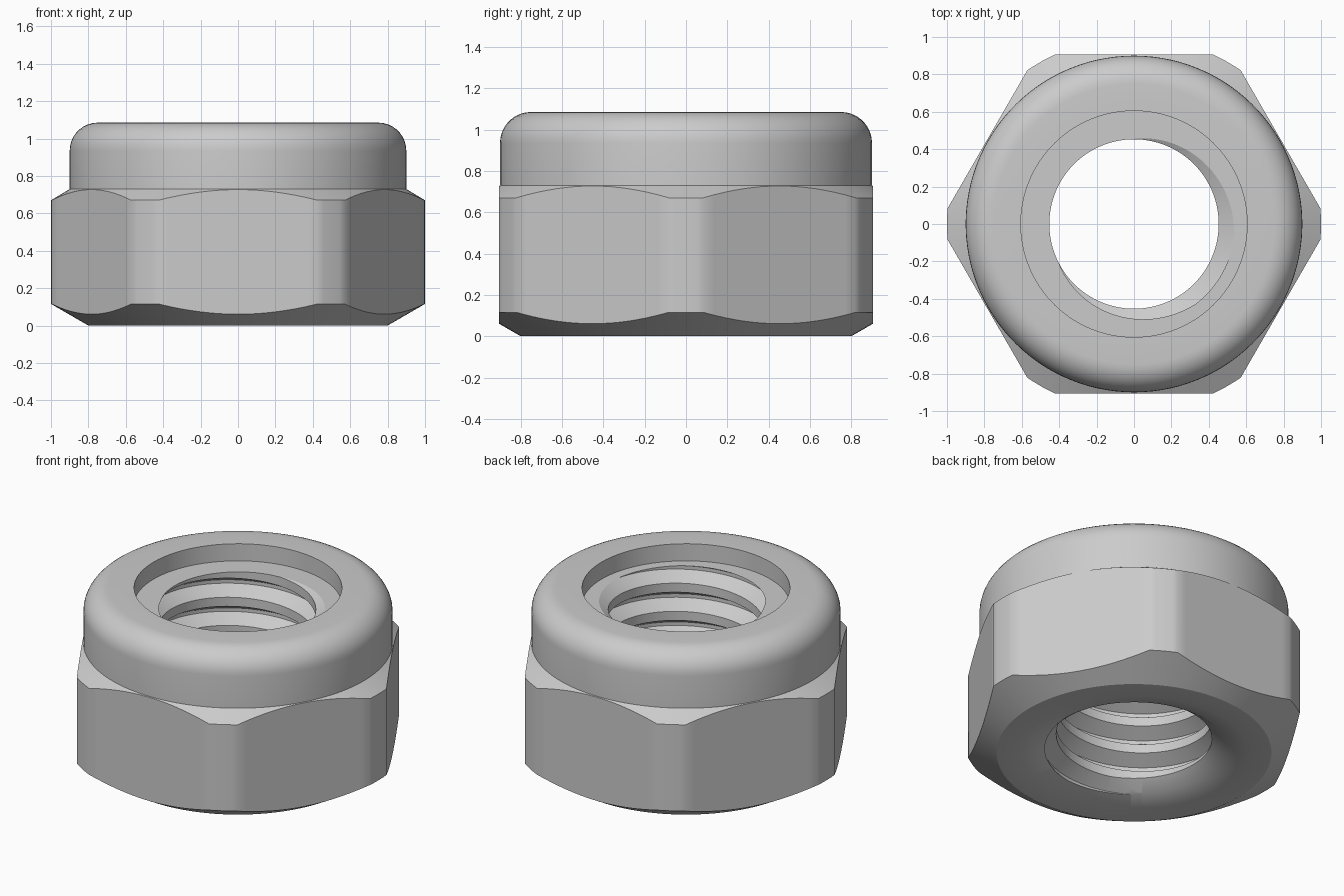
import bpy, bmesh
from math import cos, sin, tan, pi, radians, acos

if "Cube" in bpy.data.objects:
    bpy.data.objects.remove(bpy.data.objects["Cube"])

APOTHEM, CORNER_R = 0.905, 1.0
BORE_R, ROOT_R, PITCH = 0.453, 0.54, 0.181
SHELF_Z, TOP_Z = 0.975, 1.085


def mesh_object(name, bm):
    bmesh.ops.recalc_face_normals(bm, faces=bm.faces)
    mesh = bpy.data.meshes.new(name)
    bm.to_mesh(mesh)
    bm.free()
    obj = bpy.data.objects.new(name, mesh)
    bpy.context.collection.objects.link(obj)
    return obj


def loft(bm, rings, closed):
    """Skin a series of closed rings of points with quads."""
    vs = [[bm.verts.new(p) for p in ring] for ring in rings]
    n = len(vs[0])
    for k in range(len(vs) if closed else len(vs) - 1):
        a, b = vs[k], vs[(k + 1) % len(vs)]
        for i in range(n):
            j = (i + 1) % n
            bm.faces.new((a[i], a[j], b[j], b[i]))
    if not closed:
        bm.faces.new(vs[0])
        bm.faces.new(vs[-1])


def profile(R):
    """Closed radial section of the nut where the hex reaches radius R."""
    fillet = [(0.75 + 0.15 * cos(a), TOP_Z - 0.15 + 0.15 * sin(a))
              for a in (radians(10 * i) for i in range(10))]
    return [(0.66, 0), (0.80, 0),
            (R, (R - 0.80) * 0.578),
            (R, 0.727 - (R - APOTHEM) * 0.6),
            (0.90, 0.73)] + fillet + [
            (0.605, TOP_Z), (0.605, SHELF_Z), (BORE_R, SHELF_Z),
            (BORE_R, 0.09), (0.53, 0.034)]


# Hex body with rounded corners, collar and bore
half = acos(APOTHEM / CORNER_R)
steps = [-half + 2 * half * i / 16 for i in range(16)]
steps += [half + (pi / 3 - 2 * half) * i / 5 for i in range(5)]
rings = []
for side in range(6):
    for s in steps:
        R = min(CORNER_R, APOTHEM / cos(s))
        t = s + pi / 6 + side * pi / 3
        rings.append([(r * cos(t), r * sin(t), z) for r, z in profile(R)])
bm = bmesh.new()
loft(bm, rings, True)
nut = mesh_object("lock_nut", bm)

# Helical rib that cuts the thread groove
inner = 0.42
w_out = PITCH / 16
w_in = w_out + tan(pi / 6) * (ROOT_R - inner)
section = [(inner, -w_in), (ROOT_R, -w_out), (ROOT_R, w_out), (inner, w_in)]
N = 90
rings = []
for k in range(-int(6.4 * N), int(0.7 * N)):
    t = 2 * pi * k / N + radians(-30) + 0.007
    zc = SHELF_Z + PITCH * k / N
    rings.append([(r * cos(t), r * sin(t), zc + dz) for r, dz in section])
bm = bmesh.new()
loft(bm, rings, False)
cutter = mesh_object("thread_cutter", bm)
cutter.hide_render = True

# Cut the thread, then smooth
mod = nut.modifiers.new("thread", 'BOOLEAN')
mod.operation = 'DIFFERENCE'
mod.solver = 'EXACT'
mod.object = cutter
bpy.context.view_layer.objects.active = nut
nut.select_set(True)
bpy.ops.object.modifier_apply(modifier=mod.name)
bpy.data.objects.remove(cutter, do_unlink=True)
bpy.ops.object.shade_smooth_by_angle(angle=radians(28))
